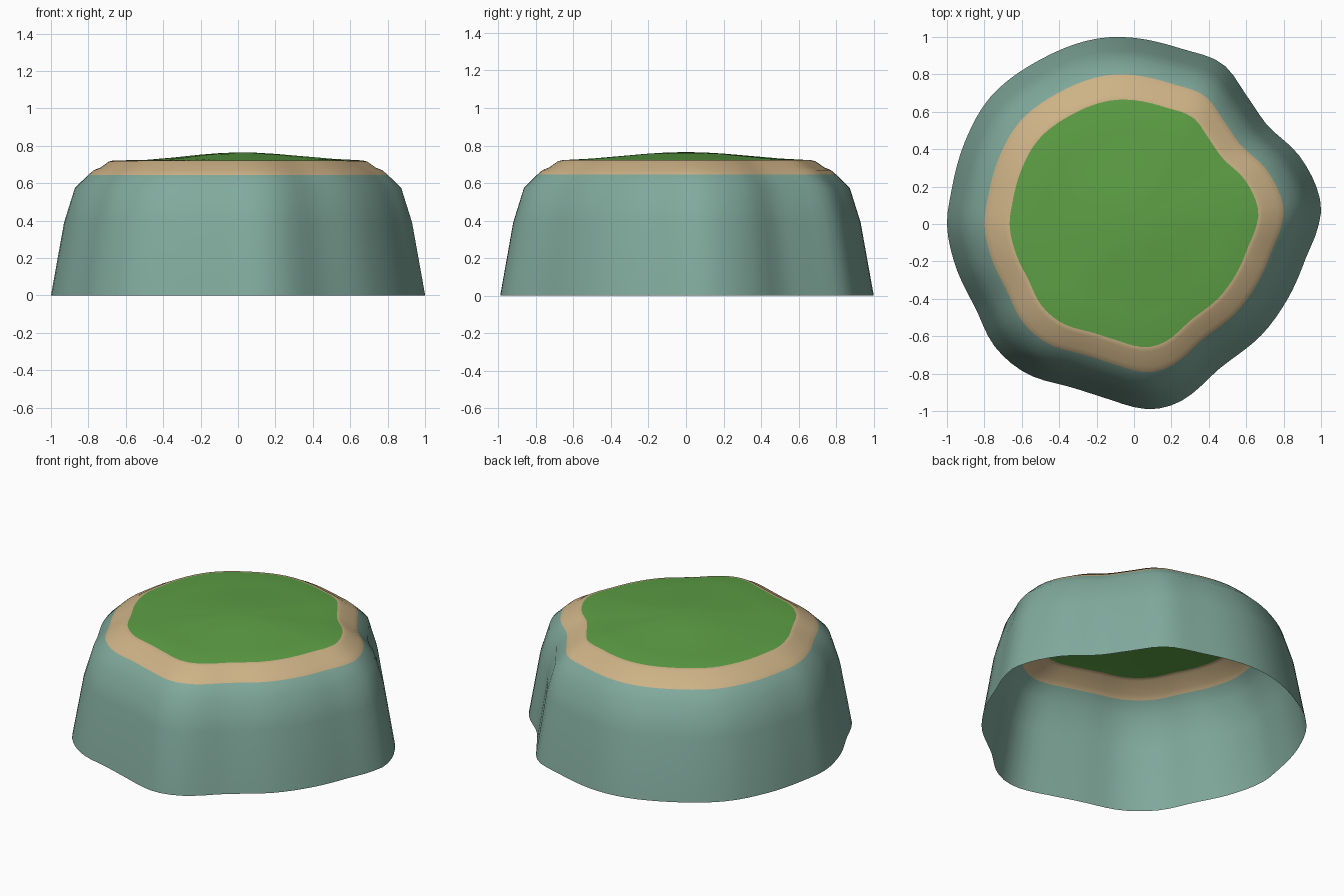
import bpy, bmesh, math

if "Cube" in bpy.data.objects:
    bpy.data.objects.remove(bpy.data.objects["Cube"])

# island outline: (angle in degrees, radius) at ground level
OUTLINE = [(6, 1.005), (22, .958), (36, .888), (49, .914), (61, .978), (75, .971),
           (99, 1.009), (120, 1.012), (138.5, 1.025), (153.5, 1.006), (169, .992),
           (180, 1.0), (193, .981), (208, .96), (221.5, .992), (234, .985),
           (248.5, .936), (260.5, .943), (275, .994), (284.5, .981), (301, .897),
           (320.5, .905), (334, .914), (349, .937), (357, .975)]
# profile: (outline scale, height)
PROFILE = [(1.0, 0), (.93, .39), (.872, .575), (.80, .645), (.772, .669), (.735, .684),
           (.69, .716), (.665, .722), (.5, .731), (.35, .744), (.2, .757), (.1, .763)]
SEGMENTS = 96


def radius(a):
    """Smooth periodic interpolation of the outline (cubic Hermite)."""
    n = len(OUTLINE)

    def pt(i):
        return OUTLINE[i % n][0] + 360 * (i // n), OUTLINE[i % n][1]
    if a < OUTLINE[0][0]:
        a += 360
    i = max(k for k in range(n) if OUTLINE[k][0] <= a)
    (a0, r0), (a1, r1), (a2, r2), (a3, r3) = (pt(i + k) for k in (-1, 0, 1, 2))
    h = a2 - a1
    t = (a - a1) / h
    m1, m2 = (r2 - r0) / (a2 - a0) * h, (r3 - r1) / (a3 - a1) * h
    return ((2*t**3 - 3*t**2 + 1) * r1 + (t**3 - 2*t**2 + t) * m1
            + (3*t**2 - 2*t**3) * r2 + (t**3 - t**2) * m2)


def material(name, color):
    m = bpy.data.materials.new(name)
    m.diffuse_color = (*color, 1)
    m.use_nodes = True
    m.node_tree.nodes["Principled BSDF"].inputs["Base Color"].default_value = m.diffuse_color
    return m


# cliff, sandy rim and grass dome lofted as one open shell
bm = bmesh.new()
rings = []
for s, z in PROFILE:
    ring = []
    for k in range(SEGMENTS):
        a = 360 * k / SEGMENTS
        r, t = s * radius(a), math.radians(a)
        dip = 0
        if z > .722:  # grass is a little lower toward the left
            dip = .007 * max(0, -math.cos(t)) * min(1, (.665 - s) * 6) * min(1, s * 3)
        ring.append(bm.verts.new((r * math.cos(t), r * math.sin(t), z - dip)))
    rings.append(ring)

for i, (lo, hi) in enumerate(zip(rings, rings[1:])):
    for k in range(SEGMENTS):
        j = (k + 1) % SEGMENTS
        f = bm.faces.new((lo[k], lo[j], hi[j], hi[k]))
        f.material_index = 0 if i < 3 else 1 if i < 7 else 2
peak = bm.verts.new((0, 0, .765))
for k in range(SEGMENTS):
    f = bm.faces.new((rings[-1][k], rings[-1][(k + 1) % SEGMENTS], peak))
    f.material_index = 2
for f in bm.faces:
    f.smooth = True

mesh = bpy.data.meshes.new("island")
bm.to_mesh(mesh)
bm.free()
mesh.materials.append(material("teal cliff", (.22, .40, .335)))
mesh.materials.append(material("sand", (.61, .445, .24)))
mesh.materials.append(material("grass green", (.11, .35, .06)))
bpy.context.collection.objects.link(bpy.data.objects.new("island", mesh))
